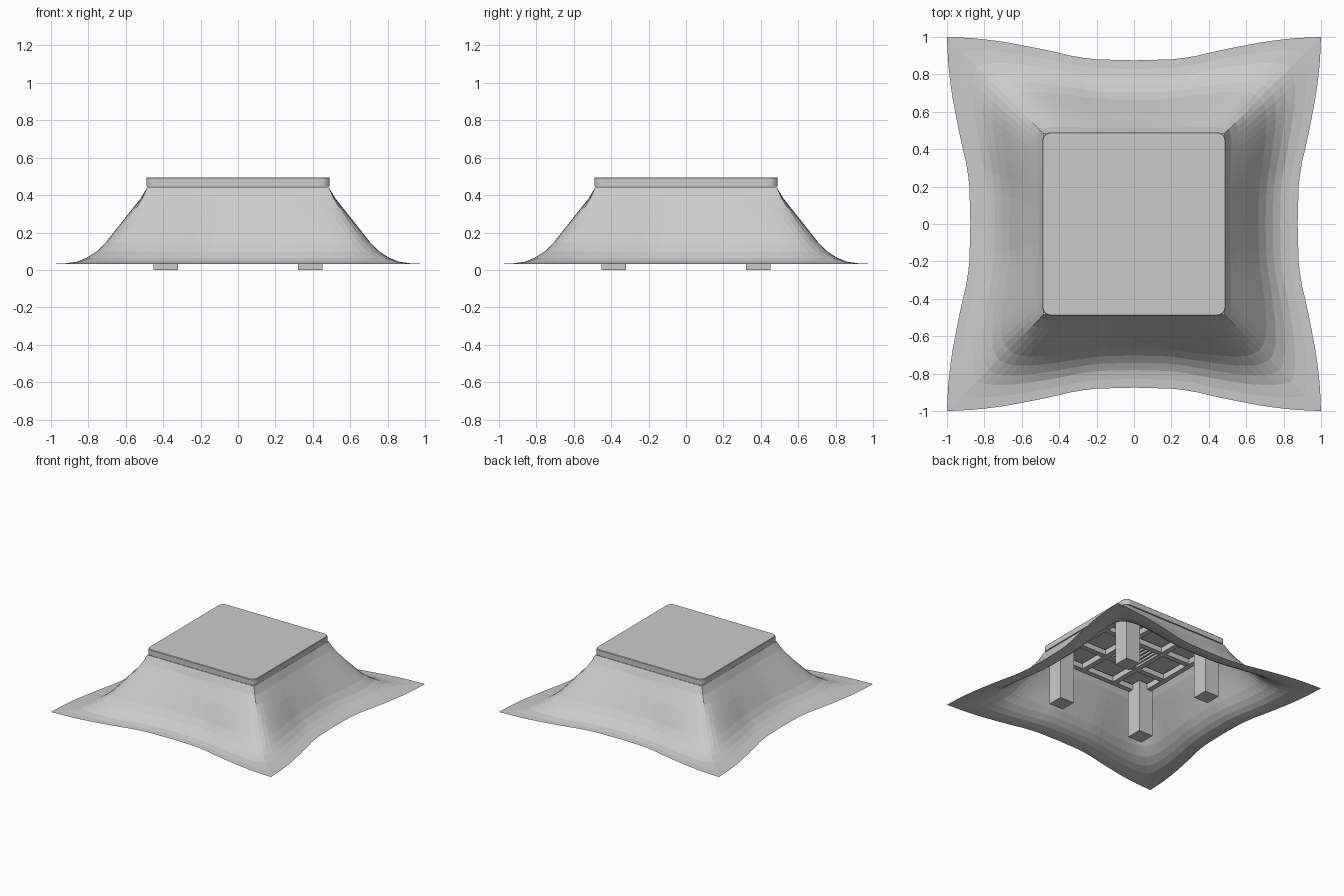
import bpy, bmesh, math

if "Cube" in bpy.data.objects:
    bpy.data.objects.remove(bpy.data.objects["Cube"])

grey = bpy.data.materials.new("plain grey")
grey.diffuse_color = (0.6, 0.6, 0.6, 1)
grey.use_nodes = True
grey.node_tree.nodes["Principled BSDF"].inputs["Base Color"].default_value = grey.diffuse_color


def finish(bm, name):
    me = bpy.data.meshes.new(name)
    bm.to_mesh(me)
    bm.free()
    me.materials.append(grey)
    ob = bpy.data.objects.new(name, me)
    bpy.context.collection.objects.link(ob)
    return ob


def box(name, x, y, z0, z1, hx, hy):
    bm = bmesh.new()
    bmesh.ops.create_cube(bm, size=2)
    for v in bm.verts:
        v.co = (x + v.co.x * hx, y + v.co.y * hy, z0 if v.co.z < 0 else z1)
    return finish(bm, name)


def interp(pts, t):
    for (a, p), (b, q) in zip(pts, pts[1:]):
        if t <= b:
            return p + (q - p) * (t - a) / (b - a)
    return pts[-1][1]


# Table top with rounded corners and a slightly softened rim
bm = bmesh.new()
bmesh.ops.create_cube(bm, size=2)
for v in bm.verts:
    v.co = (v.co.x * 0.49, v.co.y * 0.49, 0.447 if v.co.z < 0 else 0.495)
upright = [e for e in bm.edges if abs(e.verts[0].co.z - e.verts[1].co.z) > 0.01]
bmesh.ops.bevel(bm, geom=upright, offset=0.045, segments=5, profile=0.5, affect='EDGES')
rim = [e for e in bm.edges if all(v.co.z > 0.49 for v in e.verts)]
bmesh.ops.bevel(bm, geom=rim, offset=0.004, segments=1, affect='EDGES')
finish(bm, "table_top")

# Legs
for i, (sx, sy) in enumerate([(-1, -1), (1, -1), (1, 1), (-1, 1)]):
    box(f"leg_{i + 1}", sx * 0.387, sy * 0.387, 0, 0.435, 0.065, 0.065)

# Under-frame: outer rails and inner cross bars in both directions
for d in (-0.42, -0.15, 0.15, 0.42):
    w = 0.022
    box("frame_bar_lengthwise", d, 0, 0.385, 0.432, w, 0.44)
    box("frame_bar_crosswise", 0, d, 0.387, 0.43, 0.44, w)

# Heater grille in the middle of the frame
box("heater_plate", 0, 0, 0.405, 0.428, 0.13, 0.13)
for k in range(7):
    box("heater_slat", -0.105 + 0.035 * k, 0, 0.388, 0.405, 0.006, 0.13)

# Blanket: a sheet under the top, draped in rings out to a wavy hem
HEIGHT = [(0, .442), (.07, .385), (.16, .33), (.31, .24), (.45, .15),
          (.6, .078), (.75, .045), (.87, .035), (1, .032)]
HEM = [(0, .875), (.2, .88), (.31, .893), (.4, .915), (.5, .937), (.6, .956),
       (.7, .975), (.85, .993), (1, 1)]
RINGS = [0, .07, .16, .26, .36, .46, .56, .66, .76, .88, 1]
N = 30


def drape(u, s, side):
    a = abs(s)
    out = 0.485 + (interp(HEM, a) - 0.485) * u
    along = (0.485 + 0.515 * u) * s
    pull = 0.05 * math.sin(math.pi * u) * a ** 8     # round off the corner ridge
    out -= pull
    along -= math.copysign(pull, s)
    c, n = ((1, 0), (0, 1), (-1, 0), (0, -1))[side]
    return (c * out - n * along, n * out + c * along, interp(HEIGHT, u))


bm = bmesh.new()
rows = [[bm.verts.new(drape(u, -1 + 2 * k / N, side)) for side in range(4) for k in range(N)]
        for u in RINGS]
for r0, r1 in zip(rows, rows[1:]):
    for i in range(4 * N):
        j = (i + 1) % (4 * N)
        bm.faces.new((r0[i], r1[i], r1[j], r0[j]))
bm.faces.new(rows[0])
finish(bm, "blanket")
